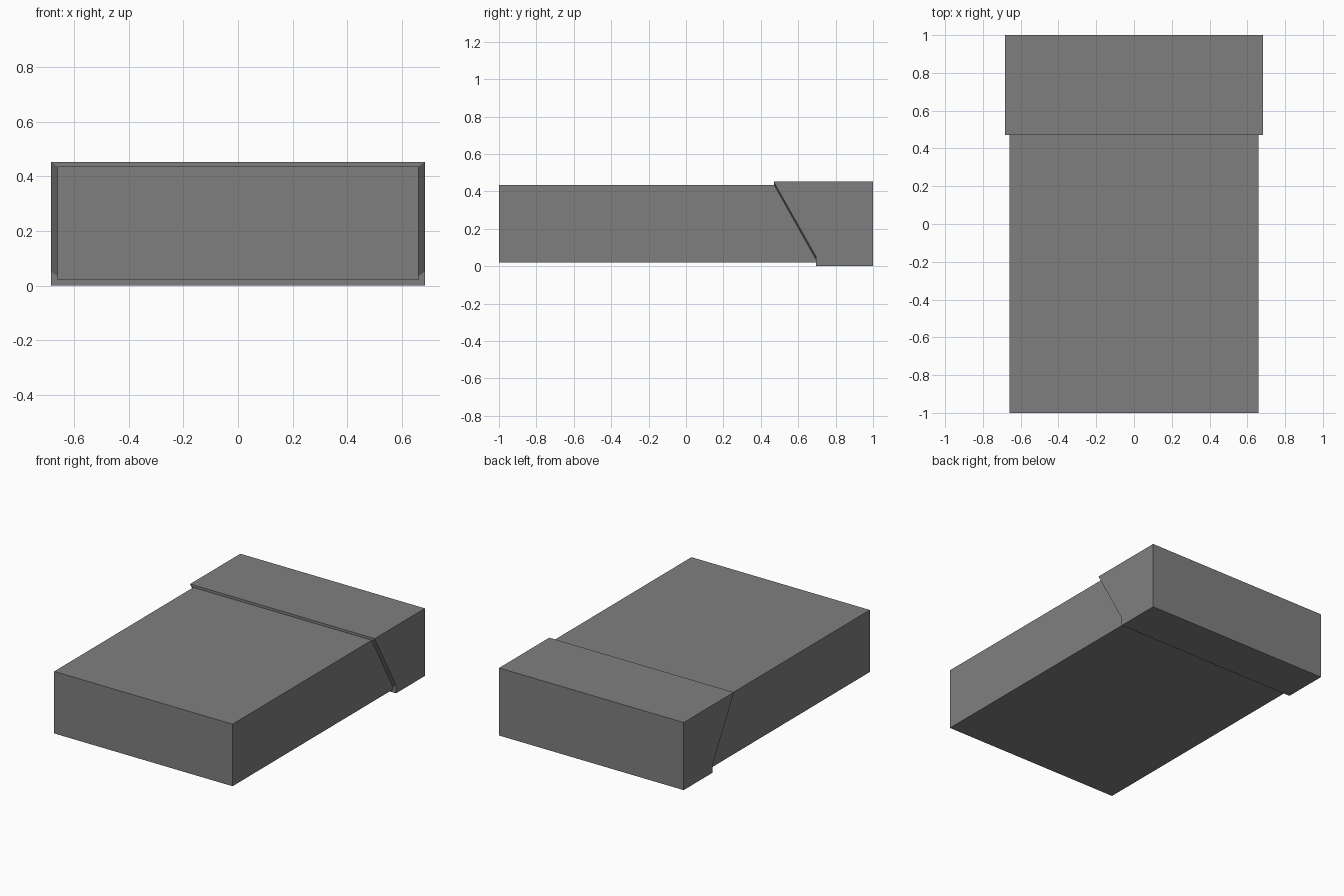
import bpy, bmesh

if "Cube" in bpy.data.objects:
    bpy.data.objects.remove(bpy.data.objects["Cube"])

# Dark grey card
card = bpy.data.materials.new("dark_grey_card")
card.diffuse_color = (0.213, 0.213, 0.213, 1)
card.use_nodes = True
card.node_tree.nodes["Principled BSDF"].inputs["Base Color"].default_value = card.diffuse_color


def loft(name, sections):
    """Join (x, [(y, z), ...]) side profiles into one closed, flat-faced solid."""
    bm = bmesh.new()
    rings = [[bm.verts.new((x, y, z)) for y, z in prof] for x, prof in sections]
    for a, b in zip(rings, rings[1:]):
        for i in range(len(a)):
            j = (i + 1) % len(a)
            bm.faces.new((a[i], a[j], b[j], b[i]))
    bm.faces.new(rings[0])
    bm.faces.new(rings[-1])
    bmesh.ops.recalc_face_normals(bm, faces=bm.faces)
    bmesh.ops.dissolve_limit(bm, angle_limit=0.001, verts=bm.verts, edges=bm.edges)
    mesh = bpy.data.meshes.new(name)
    bm.to_mesh(mesh)
    bm.free()
    mesh.materials.append(card)
    obj = bpy.data.objects.new(name, mesh)
    bpy.context.collection.objects.link(obj)
    return obj


def lid_profile(lip_top, lip_bottom):
    """Lid side profile; the slanted rim runs from lip_top to lip_bottom."""
    return [(0.695, 0), (1, 0), (1, 0.452), (0.47, 0.452),
            (0.47, lip_top), (0.695, lip_bottom)]


# Carton body, its slanted end tucked just inside the lid
body = [(-1, 0.02), (0.71, 0.02), (0.49, 0.435), (-1, 0.435)]
loft("carton_body", [(-0.66, body), (0.66, body)])

# Slightly larger hinged lid, its slanted side rims mitred outward
inner, outer = lid_profile(0.436, 0.035), lid_profile(0.451, 0.052)
loft("carton_lid", [(-0.683, outer), (-0.66, inner), (0.66, inner), (0.683, outer)])
